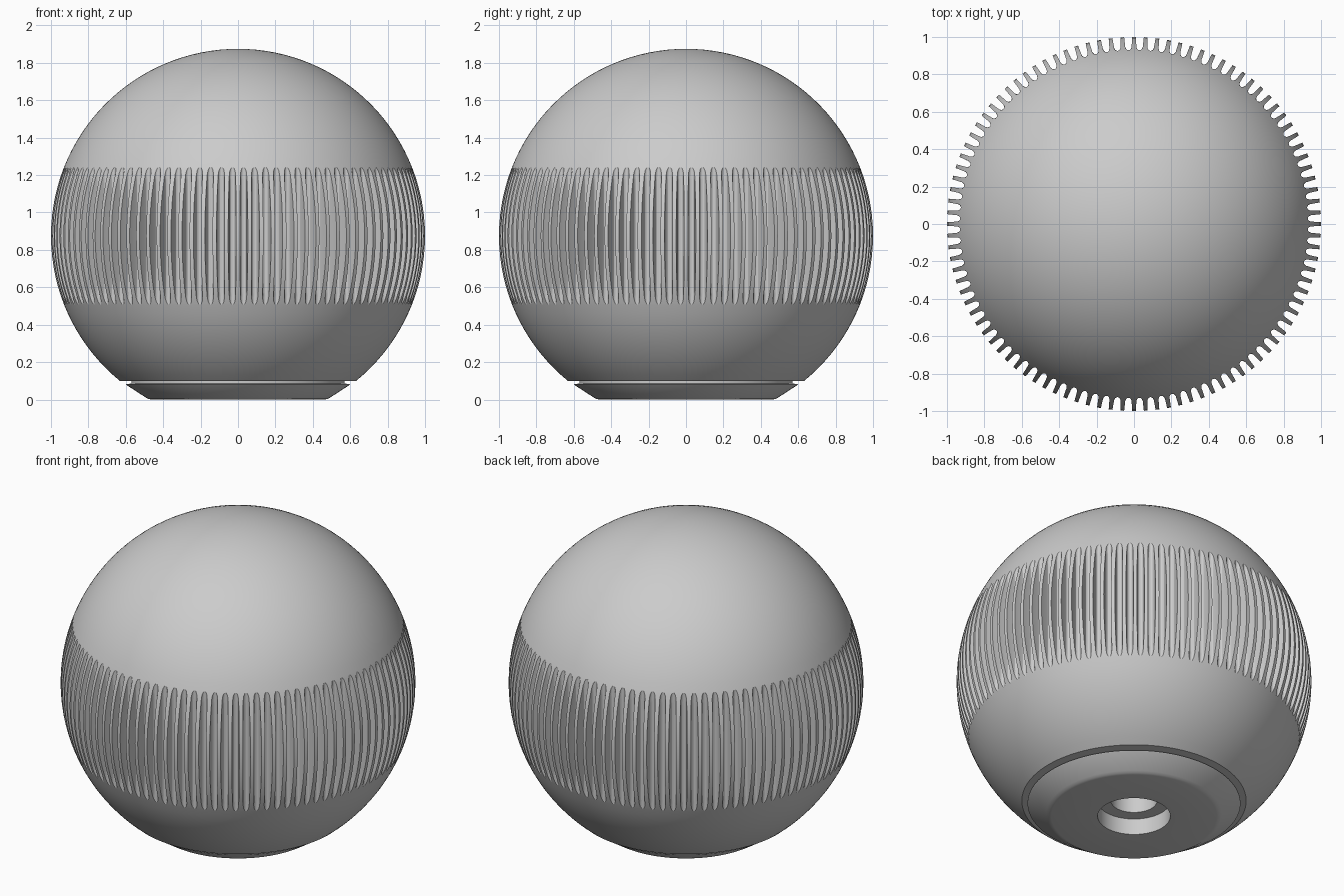
import bpy, bmesh
from math import sin, cos, pi, sqrt, asin, acos, radians

if "Cube" in bpy.data.objects:
    bpy.data.objects.remove(bpy.data.objects["Cube"])

CZ = 0.875        # sphere centre height
N = 100           # grip grooves
FLOOR = 0.93      # radius of the groove floor
RHO = 0.017       # groove floor rounding
FLARE = 0.08      # wall flare
PITCH = 2 * pi / N


def finish(bm, name):
    bmesh.ops.remove_doubles(bm, verts=bm.verts, dist=1e-5)
    bmesh.ops.recalc_face_normals(bm, faces=bm.faces)
    me = bpy.data.meshes.new(name)
    bm.to_mesh(me)
    bm.free()
    ob = bpy.data.objects.new(name, me)
    bpy.context.collection.objects.link(ob)
    bpy.ops.object.select_all(action='DESELECT')
    bpy.context.view_layer.objects.active = ob
    ob.select_set(True)
    bpy.ops.object.shade_smooth_by_angle(angle=radians(28))
    return ob


def skin(bm, rings):
    for a, b in zip(rings, rings[1:]):
        n = len(a)
        for i in range(n):
            j = (i + 1) % n
            bm.faces.new((a[i], a[j], b[j], b[i]))


def lathe(name, profile, segs=96):
    bm = bmesh.new()
    rings = [[bm.verts.new((r * cos(2 * pi * i / segs), r * sin(2 * pi * i / segs), z))
              for i in range(segs)] for r, z in profile]
    skin(bm, rings)
    return finish(bm, name)


def groove_section(R):
    """(radial, sideways) points across one groove where the ball radius is R."""
    d = R - FLOOR
    if d <= 1e-6:
        return [(R, 0.0)] * 9
    half = RHO + FLARE * (d - RHO) if d > RHO else sqrt(RHO**2 - (RHO - d)**2)
    top = acos(max(0.0, (RHO - d) / RHO))
    pts = [(FLOOR + RHO - RHO * cos(top * k / 3), RHO * sin(top * k / 3)) for k in range(-3, 4)]
    return [(sqrt(R * R - half * half), -half)] + pts + [(sqrt(R * R - half * half), half)]


# Ball: latitude rows, denser at the groove tips
lat = acos(FLOOR)
low = asin((0.1 - CZ) / 1.0)
rows = [low + (-lat - low) * k / 10 for k in range(10)]
rows += [-lat * cos(pi * k / 20) for k in range(21)]
rows += [lat + (pi / 2 - lat) * k / 24 for k in range(1, 25)]

bm = bmesh.new()
rings = []
lip = [bm.verts.new((0, 0, 0)) for _ in range(N * 10)]
for a in rows:
    R, z = cos(a), CZ + sin(a)
    section = groove_section(R if abs(a) < lat - 1e-5 else 0)
    if abs(a) >= lat - 1e-5:
        section = [(R, 0.0)] * 9
    ring = []
    for g in range(N):
        t = (g + 0.5) * PITCH
        for r, s in section:
            ring.append(bm.verts.new((r * cos(t) - s * sin(t), r * sin(t) + s * cos(t), z)))
        m = t + PITCH / 2
        ring.append(bm.verts.new((R * cos(m), R * sin(m), z)))
    rings.append(ring)
# Underside lip of the ball
for v, e in zip(lip, rings[0]):
    v.co = e.co
    v.co.xy *= 0.57 / e.co.xy.length
skin(bm, [lip] + rings)
finish(bm, "grooved_ball")

# Base cap with stepped mounting hole
lathe("base_cap", [(0.57, 0.1), (0.57, 0.085), (0.60, 0.083), (0.595, 0.077),
                   (0.495, 0.012), (0.482, 0.004), (0.465, 0.0), (0.205, 0.0), (0.205, 0.1),
                   (0.13, 0.1), (0.13, 0.7), (0.0, 0.7)])
